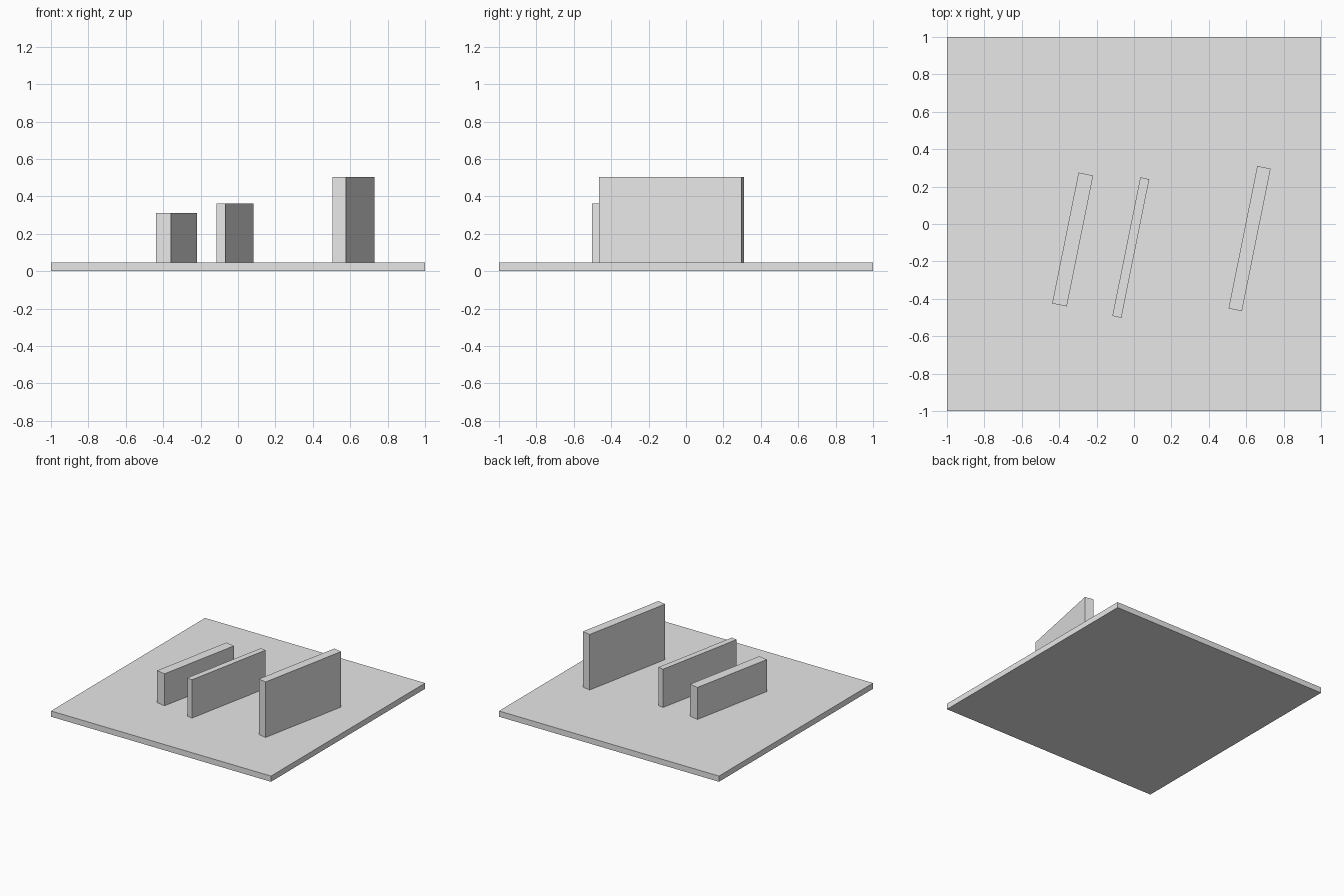
import bpy
import math

default = bpy.data.objects.get("Cube")
if default:
    bpy.data.objects.remove(default, do_unlink=True)

# One plain grey for everything
grey = bpy.data.materials.new("light_grey")
grey.use_nodes = True
colour = (0.8, 0.8, 0.8, 1.0)
grey.diffuse_color = colour
grey.node_tree.nodes["Principled BSDF"].inputs["Base Color"].default_value = colour


def box(name, x, y, width, length, bottom, top, turn=0.0):
    """Flat-sided block standing between two heights, turned about z."""
    bpy.ops.mesh.primitive_cube_add(size=1, location=(x, y, (bottom + top) / 2),
                                    rotation=(0, 0, turn))
    obj = bpy.context.object
    obj.name = name
    obj.scale = (width, length, top - bottom)
    bpy.ops.object.transform_apply(location=False, rotation=False, scale=True)
    obj.data.materials.append(grey)
    return obj


BASE_TOP = 0.047
TURN = math.radians(-11.4)

# Square ground slab
box("base_slab", 0, 0, 2, 2, 0, BASE_TOP)

# Three parallel upright walls
box("right_wall", -0.328, -0.083, 0.08, 0.714, BASE_TOP, 0.31, TURN)
box("middle_wall", -0.017, -0.126, 0.049, 0.756, BASE_TOP, 0.362, TURN)
box("left_wall", 0.618, -0.078, 0.073, 0.777, BASE_TOP, 0.503, TURN)
